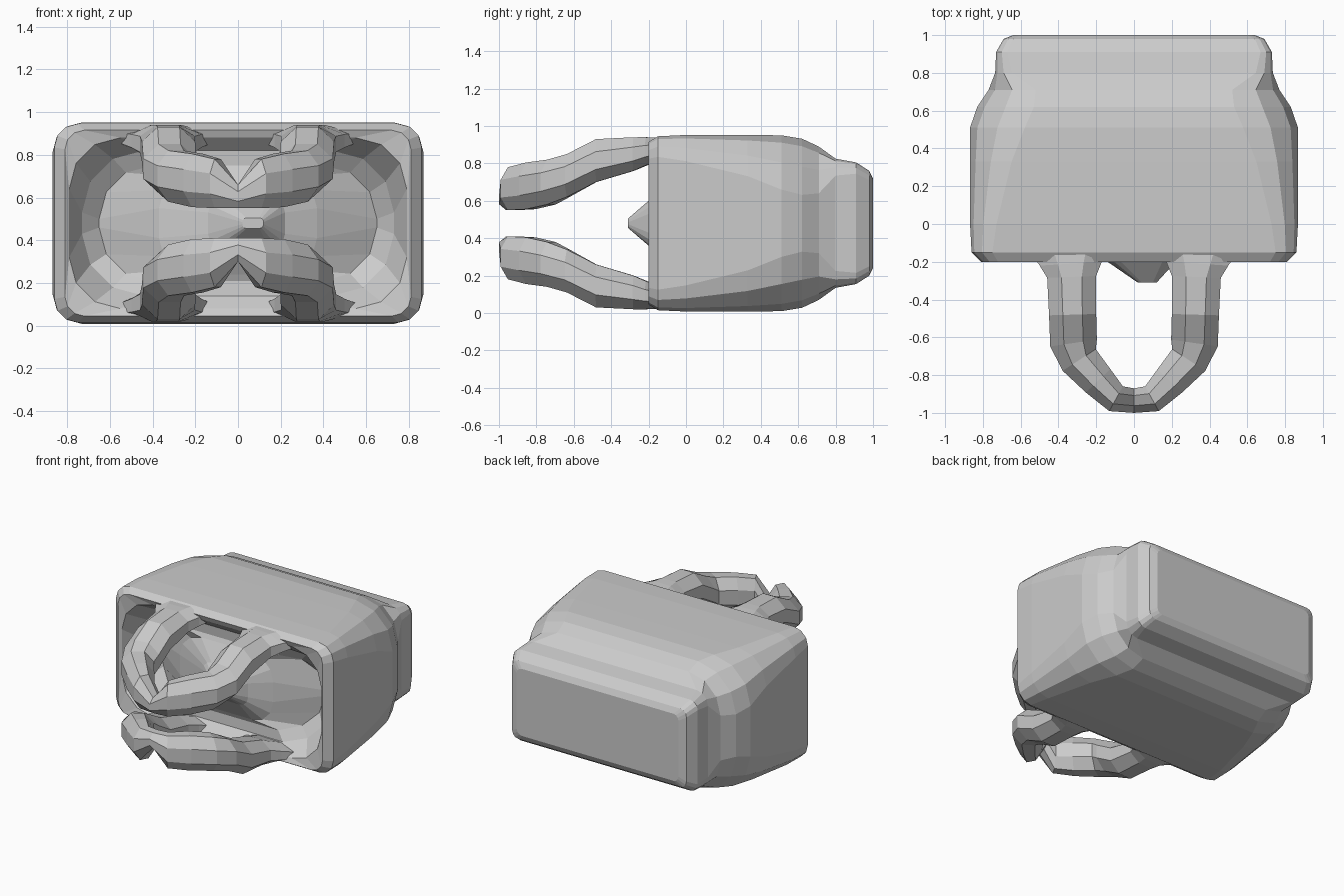
import bpy, bmesh, math
from mathutils import Vector

if "Cube" in bpy.data.objects:
    bpy.data.objects.remove(bpy.data.objects["Cube"])

MID = 0.48  # mirror height of the body


def loft(name, rings):
    """Skin a list of equal-length point rings and cap both ends."""
    bm = bmesh.new()
    loops = [[bm.verts.new(p) for p in r] for r in rings]
    n = len(loops[0])
    for a, b in zip(loops, loops[1:]):
        for i in range(n):
            j = (i + 1) % n
            bm.faces.new((a[i], a[j], b[j], b[i]))
    bm.faces.new(loops[0])
    bm.faces.new(loops[-1])
    bmesh.ops.recalc_face_normals(bm, faces=bm.faces)
    me = bpy.data.meshes.new(name)
    bm.to_mesh(me)
    bm.free()
    ob = bpy.data.objects.new(name, me)
    bpy.context.collection.objects.link(ob)
    return ob


def box_ring(y, hx, hz, r, cx=0.0, dip=0.0):
    """Rounded rectangle in the xz plane; dip pushes its outer sides back."""
    pts = []
    for k, (sx, sz) in enumerate([(1, 1), (-1, 1), (-1, -1), (1, -1)]):
        for i in range(4):
            a = math.radians(90 * k + 30 * i)
            x = cx + sx * (hx - r) + r * math.cos(a)
            t = min(max((abs(x) - 0.38) / 0.25, 0), 1)
            pts.append((x, y + dip * t, MID + sz * (hz - r) + r * math.sin(a)))
    return pts


# Body: back plate, flared shoulders with cut corners, front rim,
# two side basins around a raised centre, and the central peg
body = [
    (1.00, 0.64, 0.24, 0.04), (0.98, 0.69, 0.28, 0.05),
    (0.91, 0.73, 0.325, 0.06), (0.80, 0.735, 0.345, 0.09),
    (0.71, 0.77, 0.41, 0.25), (0.62, 0.83, 0.452, 0.30),
    (0.51, 0.868, 0.47, 0.29), (0.33, 0.868, 0.472, 0.22),
    (0.0, 0.868, 0.472, 0.14),
    (-0.15, 0.86, 0.465, 0.11), (-0.20, 0.81, 0.435, 0.09),
    (-0.185, 0.79, 0.40, 0.24), (-0.15, 0.73, 0.34, 0.29, 0, 0.12),
    (-0.13, 0.65, 0.27, 0.25, 0, 0.18), (-0.13, 0.37, 0.24, 0.17),
    (-0.20, 0.18, 0.12, 0.07, 0.04), (-0.31, 0.05, 0.025, 0.02, 0.07),
]
loft("connector_body", [box_ring(*r) for r in body])

# Finger loops: (x, y, z, horizontal radius, vertical radius) for one half
half = [
    (0.34, -0.12, 0.88, 0.22, 0.055), (0.335, -0.21, 0.865, 0.165, 0.075),
    (0.33, -0.28, 0.85, 0.13, 0.09), (0.325, -0.48, 0.815, 0.125, 0.115),
    (0.32, -0.63, 0.735, 0.125, 0.115), (0.29, -0.72, 0.70, 0.105, 0.12),
    (0.19, -0.83, 0.68, 0.09, 0.125), (0.095, -0.925, 0.665, 0.075, 0.115),
]
tip = (0.0, -0.935, 0.605, 0.065, 0.055)
path = half + [tip] + [(-x, *rest) for x, *rest in reversed(half)]


def make_loop(name, flip):
    rings = []
    for i, (x, y, z, rh, rv) in enumerate(path):
        a, b = path[max(i - 1, 0)], path[min(i + 1, len(path) - 1)]
        t = Vector((b[0] - a[0], b[1] - a[1], 0)).normalized()
        side = Vector((-t.y, t.x, 0))
        ring = []
        for k in range(8):
            ang = math.pi / 4 * (k + 0.5)
            c, s = math.cos(ang) * 1.08, math.sin(ang) * 1.08
            p = Vector((x, y, z)) + side * rh * c + Vector((0, 0, rv * s))
            p.z = min(p.z, 0.945)
            if flip:
                p.z = 2 * MID - p.z
            ring.append(p)
        rings.append(ring)
    loft(name, rings)


make_loop("upper_loop", False)
make_loop("lower_loop", True)
